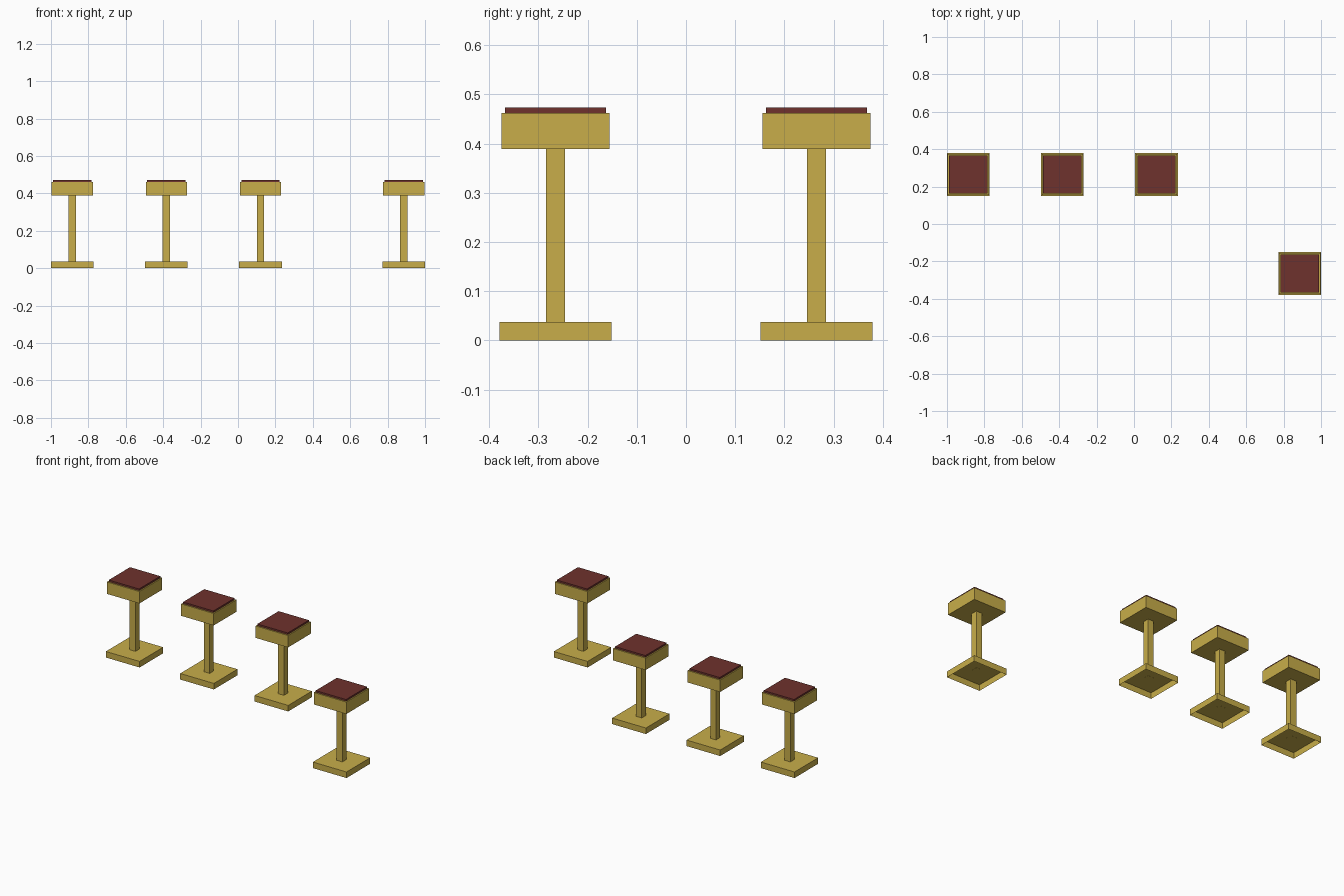
import bpy, bmesh
from mathutils import Matrix

if "Cube" in bpy.data.objects:
    bpy.data.objects.remove(bpy.data.objects["Cube"])


def material(name, color):
    m = bpy.data.materials.new(name)
    m.diffuse_color = (*color, 1)
    m.use_nodes = True
    m.node_tree.nodes["Principled BSDF"].inputs["Base Color"].default_value = m.diffuse_color
    return m


gold = material("brass gold", (0.58, 0.42, 0.068))
red = material("dark red leather", (0.156, 0.032, 0.026))


def block(name, x, y, width, z0, z1, mat, open_bottom=False):
    """Square block centred on x, y, optionally without its underside."""
    bm = bmesh.new()
    bmesh.ops.create_cube(bm, size=1, matrix=Matrix.Translation((x, y, (z0 + z1) / 2))
                          @ Matrix.Diagonal((width, width, z1 - z0, 1)))
    if open_bottom:
        bm.normal_update()
        under = [f for f in bm.faces if f.normal.z < -0.9]
        bmesh.ops.delete(bm, geom=under, context='FACES')
    me = bpy.data.meshes.new(name)
    bm.to_mesh(me)
    bm.free()
    me.materials.append(mat)
    ob = bpy.data.objects.new(name, me)
    bpy.context.collection.objects.link(ob)


# three stools in the back row, one alone at the front right
for i, (x, y) in enumerate([(-0.886, 0.265), (-0.383, 0.265), (0.12, 0.265), (0.886, -0.265)], 1):
    block(f"base_{i}", x, y, 0.228, 0, 0.037, gold, open_bottom=True)  # hollow foot plate
    block(f"post_{i}", x, y, 0.039, 0.0365, 0.389, gold)
    block(f"seat_{i}", x, y, 0.22, 0.389, 0.462, gold)
    block(f"cushion_{i}", x, y, 0.205, 0.462, 0.473, red)
